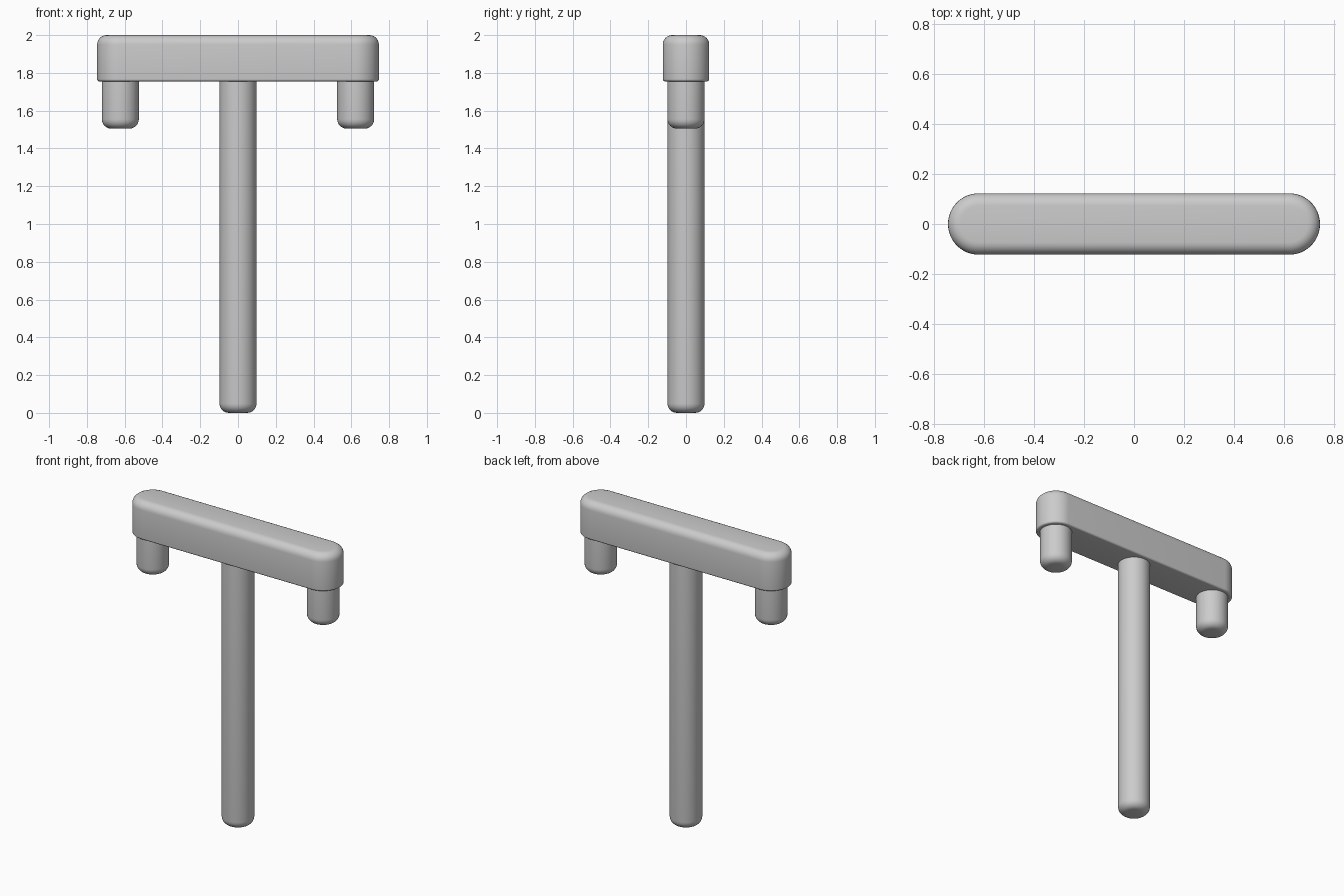
import bpy
import bmesh
from math import sin, cos, pi, radians

cube = bpy.data.objects.get("Cube")
if cube:
    bpy.data.objects.remove(cube)

grey = bpy.data.materials.new("plain grey")
grey.use_nodes = True
colour = (0.6, 0.6, 0.6, 1)
grey.diffuse_color = colour
grey.node_tree.nodes["Principled BSDF"].inputs["Base Color"].default_value = colour


def rounded_prism(name, x, radius, bottom, top, low_round, high_round, half=0.0, sides=48, steps=6):
    """Upright round or stadium-shaped solid with rounded rims."""
    # Profile of (radius, height) from the bottom rim to the top rim
    arc = [i / steps * pi / 2 for i in range(steps + 1)]
    profile = [(radius - low_round * (1 - sin(a)), bottom + low_round * (1 - cos(a))) for a in arc]
    if high_round:
        profile += [(radius - high_round * (1 - cos(a)), top - high_round * (1 - sin(a))) for a in arc]
    else:
        profile.append((radius, top))

    # Plan outline: two half circles, pushed apart by half
    n = sides // 2
    plan = [(s, (i / n - 0.5) * pi + (pi if s < 0 else 0)) for s in (1, -1)
            for i in range(n + 1 if half else n)]

    bm = bmesh.new()
    rings = [[bm.verts.new((x + s * half + r * cos(a), r * sin(a), z)) for s, a in plan]
             for r, z in profile]
    count = len(plan)
    for low, high in zip(rings, rings[1:]):
        for i in range(count):
            j = (i + 1) % count
            bm.faces.new((low[i], low[j], high[j], high[i]))
    bm.faces.new(rings[0][::-1])
    bm.faces.new(rings[-1])

    mesh = bpy.data.meshes.new(name)
    bm.to_mesh(mesh)
    bm.free()
    mesh.materials.append(grey)
    obj = bpy.data.objects.new(name, mesh)
    bpy.context.collection.objects.link(obj)
    bpy.ops.object.select_all(action="DESELECT")
    obj.select_set(True)
    bpy.context.view_layer.objects.active = obj
    bpy.ops.object.shade_smooth_by_angle(angle=radians(40))
    return obj


# Crossbar with a soft top rim and a tight bottom rim
rounded_prism("crossbar", 0, 0.123, 1.755, 2.0, 0.012, 0.05, half=0.623)

# Central post and the two hanging pegs
rounded_prism("post", 0, 0.098, 0, 1.76, 0.05, 0)
for side, x in (("left", 0.623), ("right", -0.623)):
    rounded_prism(side + "_peg", x, 0.098, 1.505, 1.76, 0.05, 0)
